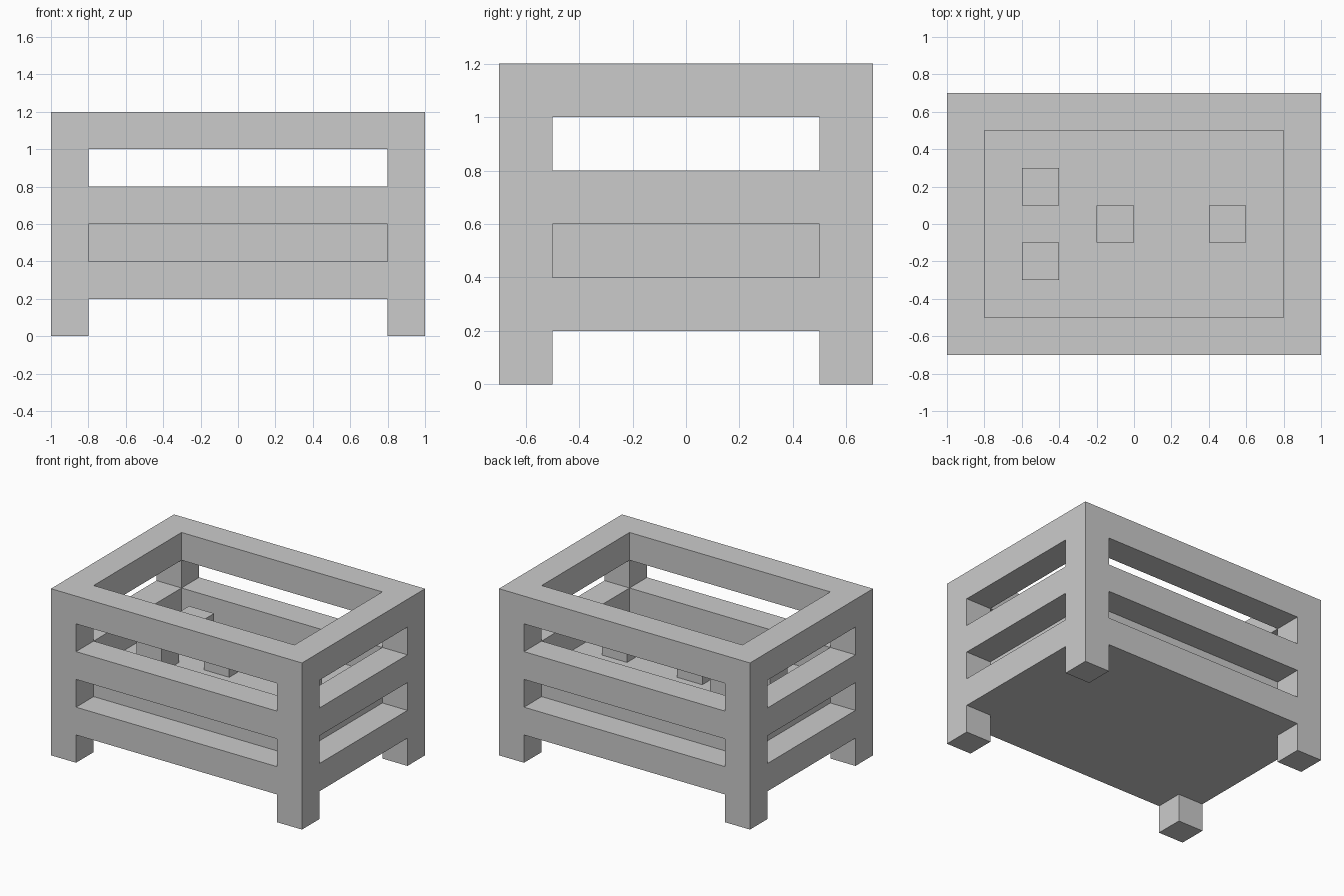
import bpy, bmesh

if "Cube" in bpy.data.objects:
    bpy.data.objects.remove(bpy.data.objects["Cube"])


def box(name, lo, hi):
    """Axis-aligned box between two corners."""
    bm = bmesh.new()
    bmesh.ops.create_cube(bm, size=1.0)
    for v in bm.verts:
        v.co = [(a + b) / 2 + c * (b - a) for a, b, c in zip(lo, hi, v.co)]
    mesh = bpy.data.meshes.new(name)
    bm.to_mesh(mesh)
    bm.free()
    obj = bpy.data.objects.new(name, mesh)
    bpy.context.collection.objects.link(obj)
    return obj


T = 0.2                 # timber thickness
X, Y, H = 1.0, 0.7, 1.2  # half width, half depth, height

# Corner posts
for x in (-X, X - T):
    for y in (-Y, Y - T):
        box("corner_post", (x, y, 0), (x + T, y + T, H))

# Three rings of rails between the posts
for z in (0.2, 0.6, 1.0):
    for y in (-Y, Y - T):
        box("long_rail", (-X + T, y, z), (X - T, y + T, z + T))
    for x in (-X, X - T):
        box("short_rail", (x, -Y + T, z), (x + T, Y - T, z + T))

# Thick floor filling the inside up to the middle rails
box("raised_floor", (-X + T, -Y + T, 0.2), (X - T, Y - T, 0.6))

# Small blocks standing on the floor
for x, y in ((-0.5, 0.2), (-0.5, -0.2), (-0.1, 0), (0.5, 0)):
    box("floor_block", (x - 0.1, y - 0.1, 0.6), (x + 0.1, y + 0.1, 0.8))
